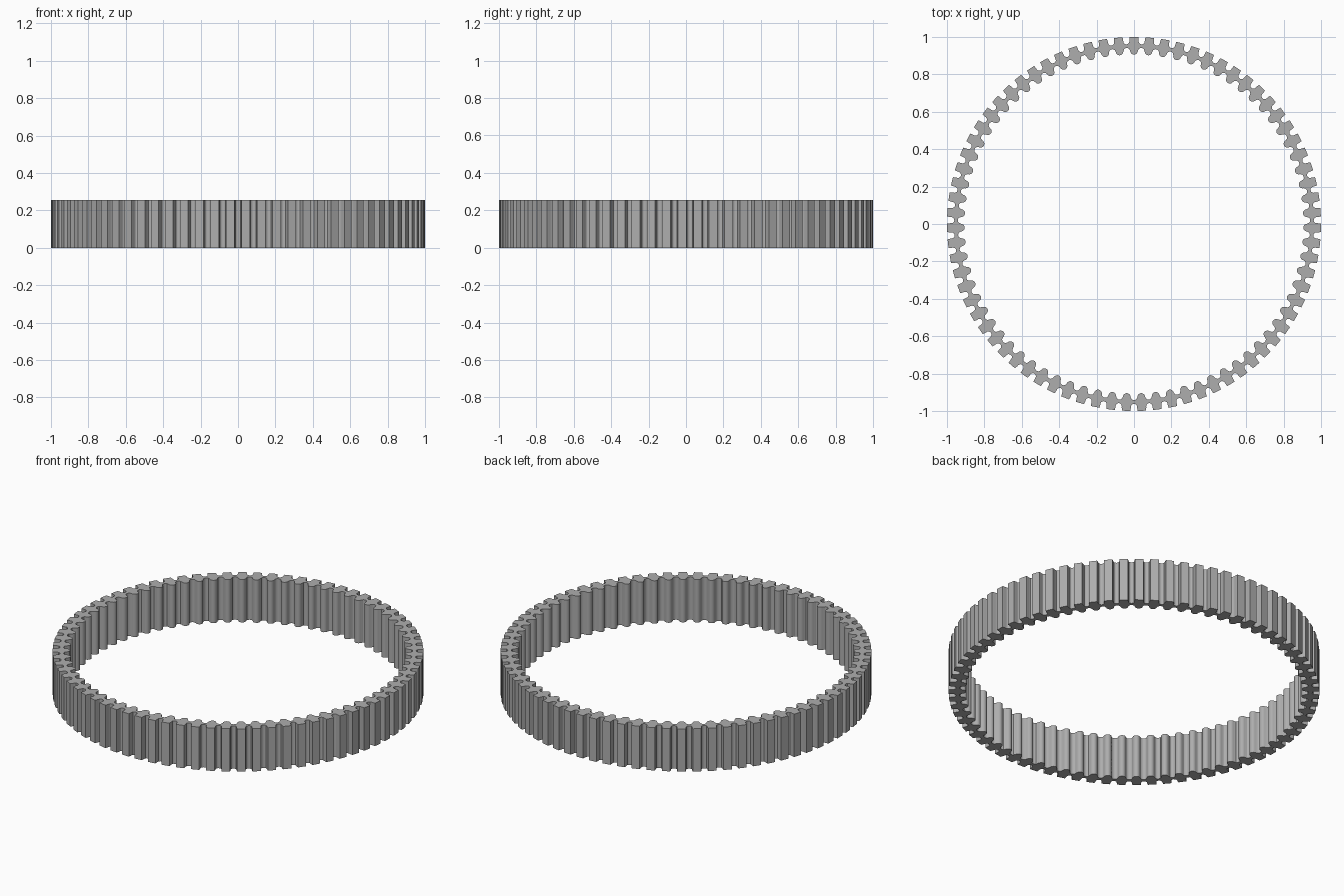
import bpy, bmesh
from math import sin, cos, pi, tau

# Remove the default object
if "Cube" in bpy.data.objects:
    bpy.data.objects.remove(bpy.data.objects["Cube"], do_unlink=True)

TEETH = 75
HEIGHT = 0.255
PITCH = tau / TEETH

grey = bpy.data.materials.new("mid grey")
grey.use_nodes = True
grey.diffuse_color = (0.42, 0.42, 0.42, 1)
grey.node_tree.nodes["Principled BSDF"].inputs["Base Color"].default_value = (0.42, 0.42, 0.42, 1)

# One tooth of each side: (fraction of the pitch, radius), tooth centred on 0
outer_tooth = [(-0.27, 1.0), (0.27, 1.0), (0.30, 0.982)]
outer_tooth += [(0.5 - 0.2 * cos(a * pi / 6), 0.976 - 0.015 * sin(a * pi / 6)) for a in range(7)]
outer_tooth += [(0.70, 0.982)]
inner_tooth = [(0.27 * sin(a * pi / 8), 0.927 - 0.022 * cos(a * pi / 8)) for a in range(-4, 5)]
inner_tooth += [(0.5 - 0.21 * cos(a * pi / 6), 0.929 + 0.013 * sin(a * pi / 6)) for a in range(7)]


def ring_points(tooth):
    """Repeat a tooth profile around the circle, starting at the back (+y)."""
    return [(r * sin((k + f) * PITCH), r * cos((k + f) * PITCH))
            for k in range(TEETH) for f, r in tooth]


# Toothed ring: a filled outline with a toothed hole, raised to full height
bm = bmesh.new()
edges = []
for tooth in (outer_tooth, inner_tooth):
    verts = [bm.verts.new((x, y, 0)) for x, y in ring_points(tooth)]
    edges += [bm.edges.new((a, b)) for a, b in zip(verts, verts[1:] + verts[:1])]
bmesh.ops.triangle_fill(bm, edges=edges, use_beauty=True)
bmesh.ops.dissolve_degenerate(bm, dist=1e-6, edges=bm.edges[:])
raised = bmesh.ops.extrude_face_region(bm, geom=bm.faces[:], use_keep_orig=True)
top = [g for g in raised["geom"] if isinstance(g, bmesh.types.BMVert)]
bmesh.ops.translate(bm, verts=top, vec=(0, 0, HEIGHT))
bmesh.ops.recalc_face_normals(bm, faces=bm.faces[:])

mesh = bpy.data.meshes.new("toothed_ring")
bm.to_mesh(mesh)
bm.free()
mesh.materials.append(grey)
ring = bpy.data.objects.new("toothed_ring", mesh)
bpy.context.collection.objects.link(ring)

# Smooth the rounded teeth and keep the rims sharp
bpy.context.view_layer.objects.active = ring
ring.select_set(True)
bpy.ops.object.shade_smooth_by_angle(angle=pi / 6)
